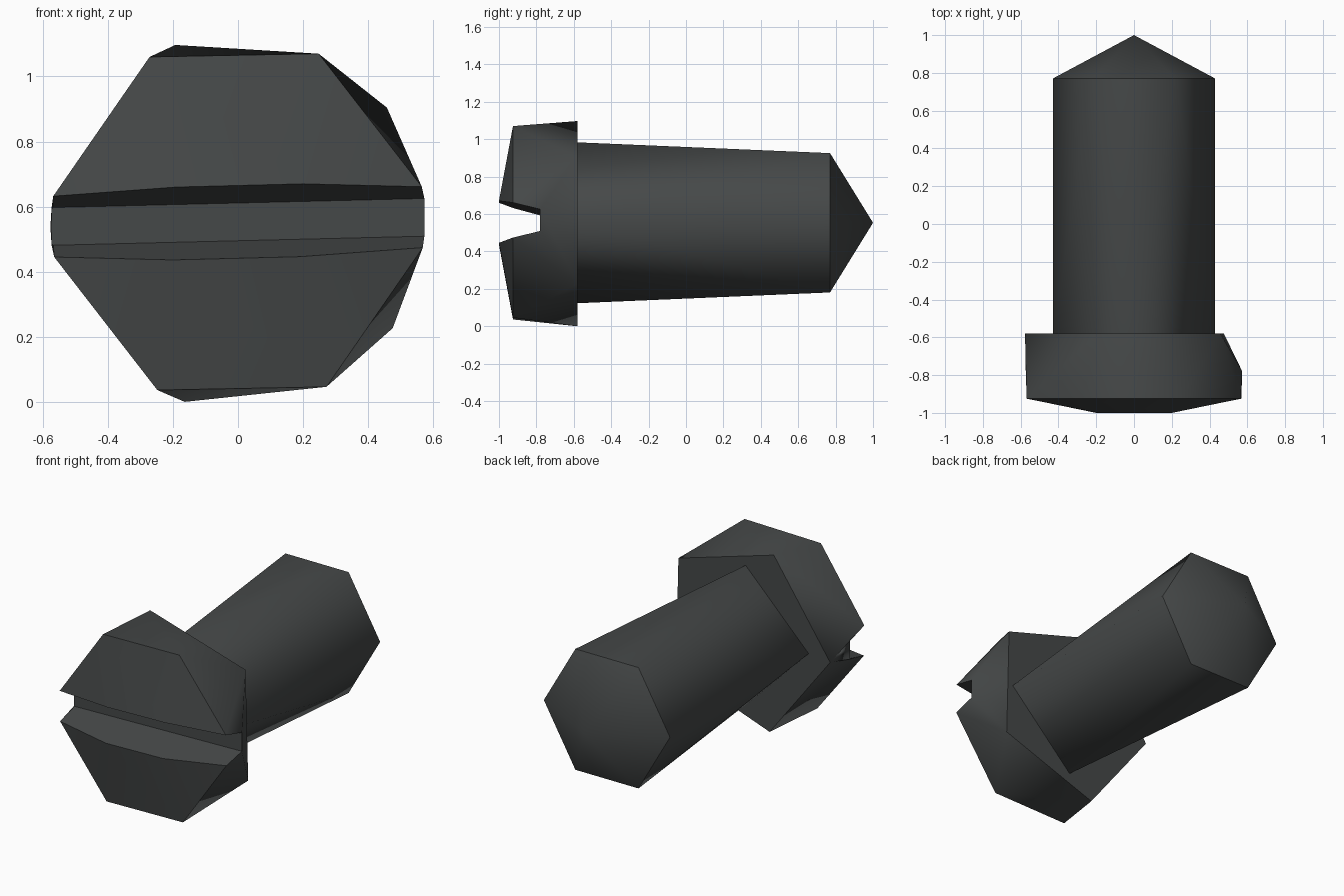
import bpy
from math import sin, cos, pi, radians

if "Cube" in bpy.data.objects:
    bpy.data.objects.remove(bpy.data.objects["Cube"])

CZ = 0.553  # height of the screw axis

dark = bpy.data.materials.new("dark_metal")
dark.diffuse_color = (0.06, 0.065, 0.065, 1)
dark.use_nodes = True
dark.node_tree.nodes["Principled BSDF"].inputs["Base Color"].default_value = dark.diffuse_color


def ring(prefix, n, r, y, start=0.0):
    """Named points of a regular polygon around the y axis."""
    return {f"{prefix}{i}": (r * cos(start + 2 * pi * i / n), y,
                             CZ + r * sin(start + 2 * pi * i / n))
            for i in range(n)}


def build(name, pts, groups):
    """Mesh from named points; smooth inside each face group, sharp between groups."""
    index = {k: i for i, k in enumerate(pts)}
    faces, owner = [], []
    for g, group in enumerate(groups):
        for f in group:
            faces.append([index[k] for k in f.split()])
            owner.append(g)
    me = bpy.data.meshes.new(name)
    me.from_pydata(list(pts.values()), [], faces)
    users = {}
    for p in me.polygons:
        p.use_smooth = True
        for key in p.edge_keys:
            users.setdefault(key, set()).add(owner[p.index])
    for e in me.edges:
        e.use_edge_sharp = len(users[e.key]) > 1
    me.materials.append(dark)
    ob = bpy.data.objects.new(name, me)
    bpy.context.collection.objects.link(ob)
    return ob


# Shaft: square at the head, blending into a hexagon, then a pointed tip
pts = {**ring("R", 4, 0.43, -0.58), **ring("Q", 6, 0.43, 0.77), "T": (0, 1, CZ)}
sides = ["R0 Q1 Q0", "R1 Q2 Q1", "R2 Q3 Q2", "R2 Q4 Q3", "R3 Q5 Q4", "R0 Q0 Q5",
         "R0 R1 Q1", "R1 R2 Q2", "R2 R3 Q4", "R3 R0 Q5"]
tip = [f"Q{i} Q{(i + 1) % 6} T" for i in range(6)]
build("shaft", pts, [sides, tip])

# Head: upper half of the domed front, turned half round for the lower half
half = {"A": (-0.568, -0.925, 0.632), "B": (-0.272, -0.925, 1.06),
        "C": (0.248, -0.925, 1.07), "D": (0.565, -0.925, 0.661),
        "E": (-0.19, -1, 0.66), "F": (0.2, -1, 0.67),
        "G": (-0.573, -0.78, 0.597), "H": (0.573, -0.78, 0.625)}
pts = dict(half)
pts.update({k.lower(): (-x, y, 2 * CZ - z) for k, (x, y, z) in half.items()})
pts.update(ring("P", 5, 0.577, -0.58, radians(181.5)))  # P0 left, then anticlockwise

dome = ["A E B", "B E F C", "C F D"]
wall = ["A G E", "E G H F", "F H D"]
floor = ["G h g H"]
rim = ["A B P4", "A P4 P0", "B C P4", "C P3 P4", "C D P3",
       "D H P3", "H P2 P3", "H g P2", "g a P2",
       "a b P2", "b P1 P2", "b c P1", "c d P1", "d P0 P1",
       "d h P0", "h G P0", "G A P0"]
back = ["P0 P4 P3 P2 P1"]


def lower(fs):
    return [f.lower() for f in fs]


head = build("slotted_head", pts,
             [dome, lower(dome), wall, lower(wall), floor, rim, back])

# Make all face directions consistent
import bmesh
for ob in bpy.context.collection.objects:
    bm = bmesh.new()
    bm.from_mesh(ob.data)
    bmesh.ops.recalc_face_normals(bm, faces=bm.faces)
    bm.to_mesh(ob.data)
    bm.free()
